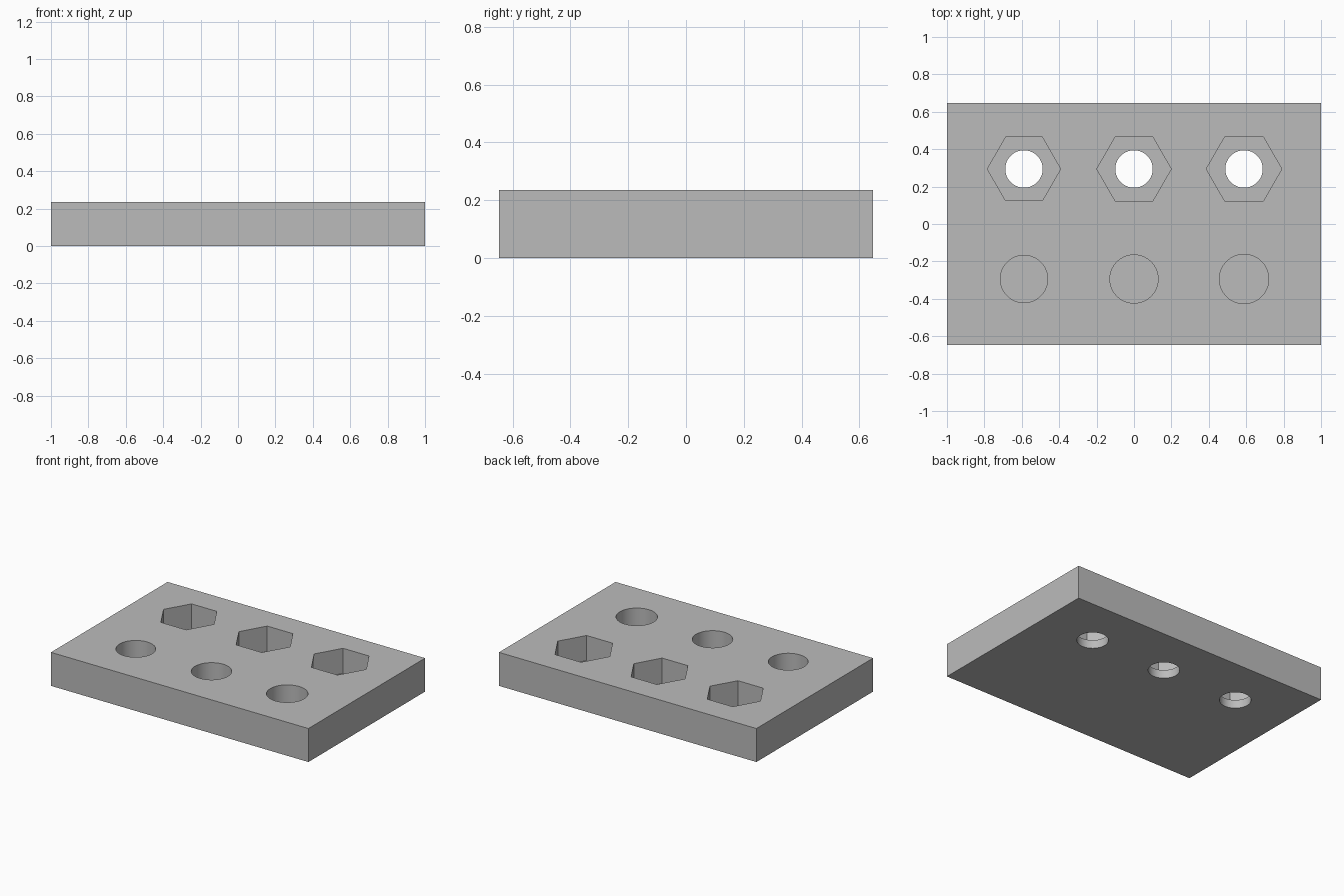
import bpy
import math

if "Cube" in bpy.data.objects:
    bpy.data.objects.remove(bpy.data.objects["Cube"], do_unlink=True)

U = 1 / 17            # one millimetre in model units
HEIGHT = 4 * U
FLOOR = 1 * U         # material left below each pocket
PITCH = 10 * U
ROW = 5 * U

grey = bpy.data.materials.new("plain_grey")
grey.use_nodes = True
colour = (0.5, 0.5, 0.5, 1)
grey.diffuse_color = colour
grey.node_tree.nodes["Principled BSDF"].inputs["Base Color"].default_value = colour

# Solid plate
bpy.ops.mesh.primitive_cube_add(size=1, location=(0, 0, HEIGHT / 2))
plate = bpy.context.object
plate.name = "test_plate"
plate.scale = (2, 22 * U, HEIGHT)
bpy.ops.object.transform_apply(location=True, rotation=False, scale=True)
plate.data.materials.append(grey)


def cut(name, x, y, radius, sides, bottom, turn=0):
    """Sink a straight-sided pocket into the plate down to the given height."""
    top = HEIGHT + U
    bpy.ops.mesh.primitive_cylinder_add(
        vertices=sides, radius=radius, depth=top - bottom,
        location=(x, y, (top + bottom) / 2), rotation=(0, 0, turn))
    cutter = bpy.context.object
    cutter.name = name
    cutter.hide_render = True
    cutter.data.materials.append(grey)
    bpy.context.view_layer.objects.active = plate
    mod = plate.modifiers.new(name, 'BOOLEAN')
    mod.operation = 'DIFFERENCE'
    mod.solver = 'EXACT'
    mod.object = cutter
    bpy.ops.object.modifier_apply(modifier=mod.name)
    bpy.data.objects.remove(cutter, do_unlink=True)


# Pockets grow slightly from one column to the next
for i, (hex_radius, round_radius) in enumerate(
        [(0.196, 0.1265), (0.199, 0.129), (0.202, 0.132)]):
    x = (i - 1) * PITCH
    cut("hex_pocket", x, ROW, hex_radius, 6, FLOOR, math.pi / 6)
    cut("bolt_hole", x, ROW, 1.7 * U, 64, -U)
    cut("round_pocket", x, -ROW, round_radius, 64, FLOOR)

# Smooth hole walls, sharp edges elsewhere
bpy.ops.object.select_all(action='DESELECT')
plate.select_set(True)
bpy.context.view_layer.objects.active = plate
bpy.ops.object.shade_smooth_by_angle(angle=math.radians(30))
